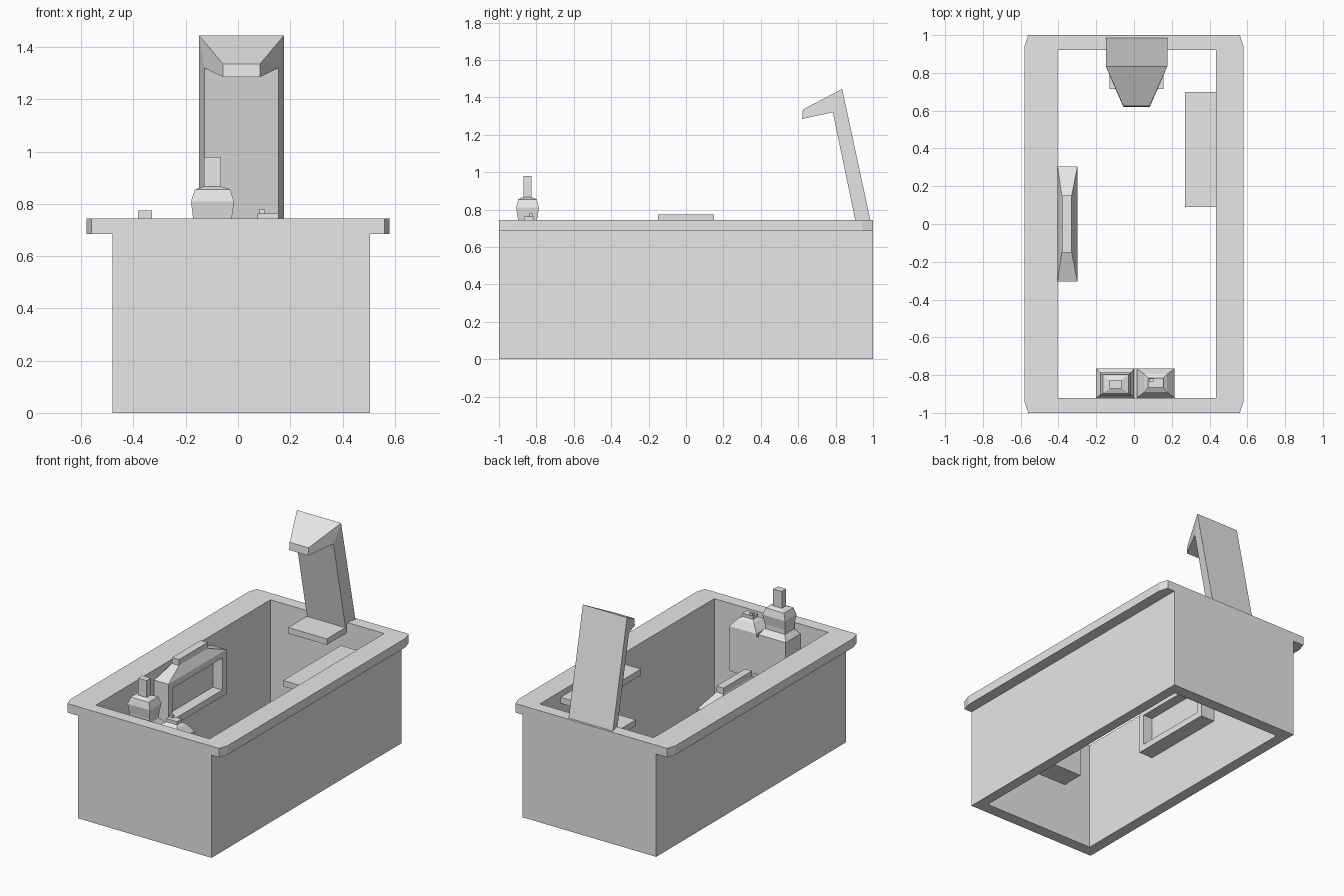
import bpy, bmesh

cube = bpy.data.objects.get("Cube")
if cube:
    bpy.data.objects.remove(cube, do_unlink=True)

grey = bpy.data.materials.new("plain_grey")
grey.use_nodes = True
COLOUR = (0.8, 0.8, 0.8, 1)
grey.diffuse_color = COLOUR
grey.node_tree.nodes["Principled BSDF"].inputs["Base Color"].default_value = COLOUR


def finish(name, bm):
    bmesh.ops.remove_doubles(bm, verts=bm.verts, dist=1e-5)
    bmesh.ops.dissolve_degenerate(bm, edges=bm.edges, dist=1e-5)
    bmesh.ops.recalc_face_normals(bm, faces=bm.faces)
    mesh = bpy.data.meshes.new(name)
    bm.to_mesh(mesh)
    bm.free()
    mesh.materials.append(grey)
    obj = bpy.data.objects.new(name, mesh)
    bpy.context.collection.objects.link(obj)
    return obj


def skin(bm, loops, closed=False):
    """Join loops of points with quads; cap the ends or close into a ring."""
    rows = [[bm.verts.new(p) for p in loop] for loop in loops]
    n = len(rows[0])
    pairs = list(zip(rows, rows[1:])) + ([(rows[-1], rows[0])] if closed else [])
    for a, b in pairs:
        for i in range(n):
            j = (i + 1) % n
            bm.faces.new((a[i], a[j], b[j], b[i]))
    if not closed:
        bm.faces.new(rows[0][::-1])
        bm.faces.new(rows[-1])


def rect(x0, x1, y0, y1, z):
    return [(x0, y0, z), (x1, y0, z), (x1, y1, z), (x0, y1, z)]


def stack(name, *sections):
    bm = bmesh.new()
    skin(bm, [rect(*s) for s in sections])
    return finish(name, bm)


def box(name, x0, x1, y0, y1, z0, z1):
    return stack(name, (x0, x1, y0, y1, z0), (x0, x1, y0, y1, z1))


def octagon(x0, x1, y, z, cx=0, cy=0):
    """Rectangle with corners cut by cx along x and cy along y."""
    return [(x0 + cx, -y, z), (x1 - cx, -y, z), (x1, cy - y, z), (x1, y - cy, z),
            (x1 - cx, y, z), (x0 + cx, y, z), (x0, y - cy, z), (x0, cy - y, z)]


# Open-bottomed tub with a side rim
RIM, TOP = 0.685, 0.745
bm = bmesh.new()
skin(bm, [octagon(-0.48, 0.505, 1, 0),
          octagon(-0.48, 0.505, 1, RIM),
          octagon(-0.58, 0.58, 1, RIM, 0.02, 0.06),
          octagon(-0.58, 0.58, 1, TOP, 0.02, 0.06),
          octagon(-0.405, 0.435, 0.92, TOP),
          octagon(-0.405, 0.435, 0.92, 0)], closed=True)
finish("tub", bm)

# Leaning faucet post with a tapered spout: side profile as (y, z, half width)
MID = 0.0135
bm = bmesh.new()
back = [(0.995, 0.70, 0.163), (0.835, 1.445, 0.163), (0.625, 1.335, 0.07)]
front = [(0.914, 0.70, 0.142), (0.785, 1.32, 0.142), (0.62, 1.285, 0.07)]
skin(bm, [[(MID - bw, by, bz), (MID + bw, by, bz), (MID + fw, fy, fz), (MID - fw, fy, fz)]
          for (by, bz, bw), (fy, fz, fw) in zip(back, front)])
finish("faucet", bm)

# Inner ledges
box("faucet_ledge", -0.13, 0.155, 0.715, 0.93, 0.672, 0.712)
box("side_shelf", 0.27, 0.45, 0.09, 0.70, 0.665, 0.705)

# Wall caddy with a recessed opening
caddy = stack("wall_caddy",
              (-0.405, -0.30, -0.305, 0.305, 0.38),
              (-0.405, -0.30, -0.305, 0.305, 0.677),
              (-0.382, -0.33, -0.15, 0.15, 0.735),
              (-0.382, -0.33, -0.15, 0.15, 0.775))
bm = bmesh.new()
bm.from_mesh(caddy.data)
face = max(bm.faces, key=lambda f: f.normal.x * f.calc_area())
bmesh.ops.inset_region(bm, faces=[face], thickness=0.06)
bmesh.ops.translate(bm, verts=face.verts, vec=(0, 0, 0))
rim_face = bmesh.ops.extrude_discrete_faces(bm, faces=[face])["faces"][0]
bmesh.ops.translate(bm, verts=rim_face.verts, vec=(-0.07, 0, 0))
bm.to_mesh(caddy.data)
bm.free()

# Bottle holder on the front wall
box("bottle_holder", -0.2, 0.215, -0.92, -0.765, 0.38, 0.66)

# Tall bottle
stack("tall_bottle",
      (-0.2, 0, -0.92, -0.765, 0.66),
      (-0.2, 0, -0.92, -0.765, 0.68),
      (-0.172, -0.024, -0.898, -0.797, 0.715),
      (-0.172, -0.024, -0.898, -0.797, 0.745),
      (-0.18, -0.015, -0.908, -0.786, 0.81),
      (-0.165, -0.03, -0.897, -0.798, 0.855),
      (-0.13, -0.066, -0.87, -0.825, 0.867),
      (-0.13, -0.066, -0.87, -0.825, 0.98))

# Short bottle
stack("short_bottle",
      (0.015, 0.215, -0.92, -0.765, 0.66),
      (0.015, 0.215, -0.92, -0.765, 0.68),
      (0.055, 0.175, -0.89, -0.795, 0.728),
      (0.075, 0.155, -0.865, -0.815, 0.742),
      (0.075, 0.155, -0.865, -0.815, 0.763))
box("short_bottle_nub", 0.08, 0.103, -0.837, -0.818, 0.755, 0.778)
